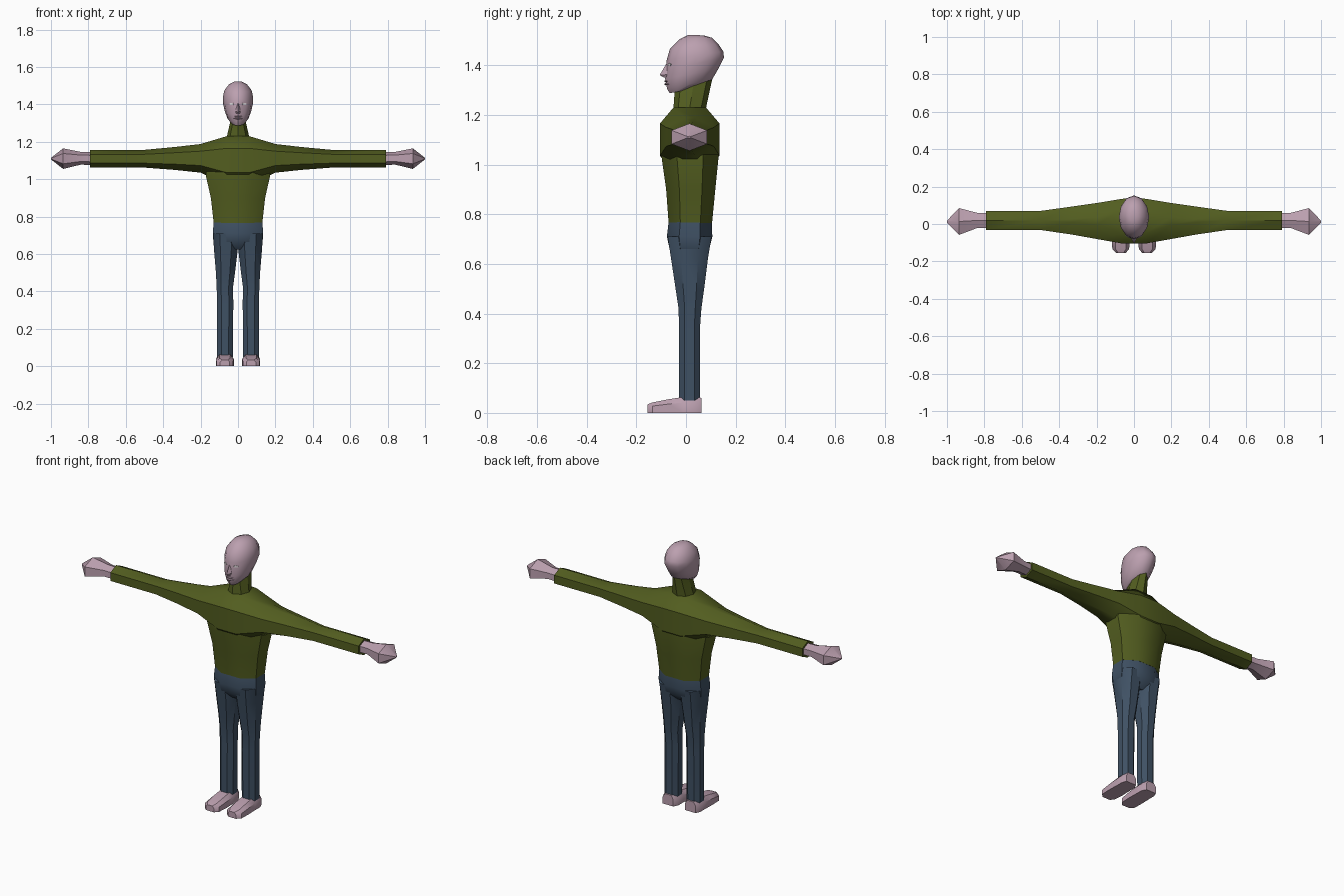
import bpy, bmesh, math
from mathutils import Vector

cube = bpy.data.objects.get("Cube")
if cube:
    bpy.data.objects.remove(cube, do_unlink=True)


def material(name, rgb):
    m = bpy.data.materials.new(name)
    m.use_nodes = True
    m.diffuse_color = (*rgb, 1)
    bsdf = next(n for n in m.node_tree.nodes if n.type == 'BSDF_PRINCIPLED')
    bsdf.inputs["Base Color"].default_value = (*rgb, 1)
    bsdf.inputs["Roughness"].default_value = 0.8
    return m


SKIN = material("dusty pink skin", (0.50, 0.35, 0.43))
OLIVE = material("olive sweater", (0.085, 0.11, 0.014))
DENIM = material("denim blue", (0.05, 0.082, 0.127))
PALE = material("pale eye", (0.75, 0.70, 0.72))


def loft(name, rings, mat, mirror=False, angle=40):
    """Skin a list of equal-sized rings and cap both ends."""
    bm = bmesh.new()
    rows = [[bm.verts.new(p) for p in ring] for ring in rings]
    n = len(rows[0])
    for a, b in zip(rows, rows[1:]):
        for i in range(n):
            j = (i + 1) % n
            bm.faces.new((a[i], a[j], b[j], b[i]))
    bm.faces.new(rows[0])
    bm.faces.new(rows[-1])
    bmesh.ops.remove_doubles(bm, verts=bm.verts, dist=0.0005)
    bmesh.ops.recalc_face_normals(bm, faces=bm.faces)
    me = bpy.data.meshes.new(name)
    bm.to_mesh(me)
    bm.free()
    me.materials.append(mat)
    ob = bpy.data.objects.new(name, me)
    bpy.context.collection.objects.link(ob)
    bpy.ops.object.select_all(action='DESELECT')
    ob.select_set(True)
    bpy.context.view_layer.objects.active = ob
    bpy.ops.object.shade_smooth_by_angle(angle=math.radians(angle))
    if mirror:
        ob.modifiers.new("Mirror", 'MIRROR').use_axis[0] = True
    return ob


def octagon(z, x0, x1, y0, y1, cut=0.27):
    """Horizontal rectangle with cut corners."""
    cx, cy = (x1 - x0) * cut, (y1 - y0) * cut
    return [(x0 + cx, y0, z), (x1 - cx, y0, z), (x1, y0 + cy, z), (x1, y1 - cy, z),
            (x1 - cx, y1, z), (x0 + cx, y1, z), (x0, y1 - cy, z), (x0, y0 + cy, z)]


def sleeve(x, z0, z1, y0, y1, flat=0.0, side=0.25):
    """Upright section across an arm; a flat of zero gives a hexagon with a ridge."""
    mid, h = (y0 + y1) / 2, z1 - z0
    lo, hi = z0 + h * side, z1 - h * side
    return [(x, mid - flat, z1), (x, mid + flat, z1), (x, y1, hi), (x, y1, lo),
            (x, mid + flat, z0), (x, mid - flat, z0), (x, y0, lo), (x, y0, hi)]


def tilted(zf, yf, zb, yb, hw, n=12):
    """Oval ring leaning between a front point and a back point."""
    out = []
    for i in range(n):
        a = math.tau * i / n
        t = (1 - math.cos(a)) / 2
        out.append((hw * math.sin(a), yf + (yb - yf) * t, zf + (zb - zf) * t))
    return out


# Sweater body
loft("sweater_body", [
    octagon(0.765, -0.13, 0.13, -0.07, 0.105),
    octagon(0.90, -0.145, 0.145, -0.08, 0.118),
    octagon(1.02, -0.172, 0.172, -0.097, 0.13),
    octagon(1.07, -0.165, 0.165, -0.102, 0.132),
    octagon(1.15, -0.12, 0.12, -0.09, 0.115)], OLIVE)

# Shoulders and sleeves in one sweep from wrist to wrist
half = [(0.06, 0.97, 1.23, -0.105, 0.135, 0.065),
        (0.20, 1.035, 1.188, -0.08, 0.112, 0.02),
        (0.34, 1.05, 1.172, -0.055, 0.092, 0.008),
        (0.50, 1.062, 1.157, -0.032, 0.07, 0),
        (0.79, 1.062, 1.157, -0.032, 0.07, 0)]
loft("shoulders_and_sleeves",
     [sleeve(-x, *r) for x, *r in reversed(half)] + [sleeve(x, *r) for x, *r in half], OLIVE)

# Hands: narrow wrist flaring to a pointed mitten
loft("hands", [
    sleeve(0.77, 1.075, 1.145, -0.02, 0.058),
    sleeve(0.84, 1.078, 1.146, -0.022, 0.06),
    sleeve(0.935, 1.055, 1.165, -0.058, 0.085),
    sleeve(1.0, 1.106, 1.114, 0.008, 0.018)], SKIN, mirror=True)

# Collar
loft("collar", [
    tilted(1.21, -0.052, 1.21, 0.08, 0.064, 8),
    tilted(1.235, -0.05, 1.235, 0.082, 0.058, 8),
    tilted(1.305, -0.045, 1.355, 0.108, 0.036, 8)], OLIVE, angle=30)

# Head
loft("head", [
    tilted(1.287, -0.066, 1.305, 0.03, 0.03),
    tilted(1.305, -0.076, 1.342, 0.105, 0.056),
    tilted(1.345, -0.084, 1.385, 0.13, 0.071),
    tilted(1.38, -0.08, 1.43, 0.153, 0.08),
    tilted(1.42, -0.078, 1.455, 0.15, 0.081),
    tilted(1.465, -0.065, 1.485, 0.13, 0.073),
    tilted(1.505, -0.025, 1.51, 0.105, 0.048),
    tilted(1.522, 0.01, 1.52, 0.07, 0.022)], SKIN)

# Nose and lips
loft("nose", [
    [(-0.005, -0.074, 1.405), (0.005, -0.074, 1.405), (0, -0.08, 1.405)],
    [(-0.015, -0.076, 1.362), (0.015, -0.076, 1.362), (0, -0.106, 1.36)],
    [(-0.010, -0.078, 1.35), (0.010, -0.078, 1.35), (0, -0.09, 1.351)]], SKIN, angle=20)
for name, z in (("upper_lip", 1.336), ("lower_lip", 1.324)):
    loft(name, [[(x, y + 0.01, z), (x, y, z + h), (x, y - d, z), (x, y, z - h)]
                for x, y, h, d in ((-0.024, -0.07, 0.001, 0.002), (0, -0.082, 0.005, 0.007),
                                   (0.024, -0.07, 0.001, 0.002))], SKIN, angle=20)

# Eyes: thin almond plates
centre, out = Vector((0.034, -0.066, 1.402)), Vector((0.45, -0.89, 0))
along = Vector((0.89, 0.45, 0))
loft("eyes", [[centre + out * d + along * (0.013 * math.cos(a)) + Vector((0, 0, 0.006 * math.sin(a)))
               for a in (math.tau * k / 8 for k in range(8))]
              for d in (-0.004, 0.002)], PALE, mirror=True)

# Trousers: hips, then legs
loft("trouser_hips", [
    octagon(0.768, -0.13, 0.13, -0.07, 0.104),
    octagon(0.71, -0.135, 0.135, -0.077, 0.106),
    octagon(0.66, -0.131, 0.131, -0.066, 0.094),
    octagon(0.625, -0.10, 0.10, -0.035, 0.06)], DENIM)
loft("trouser_legs", [
    octagon(0.71, 0.0, 0.134, -0.074, 0.103),
    octagon(0.62, 0.002, 0.128, -0.06, 0.088),
    octagon(0.50, 0.016, 0.118, -0.042, 0.073),
    octagon(0.42, 0.027, 0.114, -0.03, 0.062),
    octagon(0.34, 0.025, 0.112, -0.028, 0.056),
    octagon(0.05, 0.028, 0.112, -0.028, 0.056)], DENIM, mirror=True)


# Feet: rounded sections swept from heel to toe
def foot_section(y, x0, x1, top):
    b = (x1 - x0) * 0.2
    return [(x0, y, 0), (x1, y, 0), (x1, y, top * 0.65), (x1 - b, y, top),
            (x0 + b, y, top), (x0, y, top * 0.65)]


loft("feet", [
    foot_section(0.062, 0.038, 0.105, 0.06),
    foot_section(0.035, 0.024, 0.116, 0.066),
    foot_section(-0.01, 0.024, 0.116, 0.064),
    foot_section(-0.07, 0.022, 0.118, 0.055),
    foot_section(-0.135, 0.026, 0.116, 0.042),
    foot_section(-0.155, 0.045, 0.095, 0.034)], SKIN, mirror=True)
